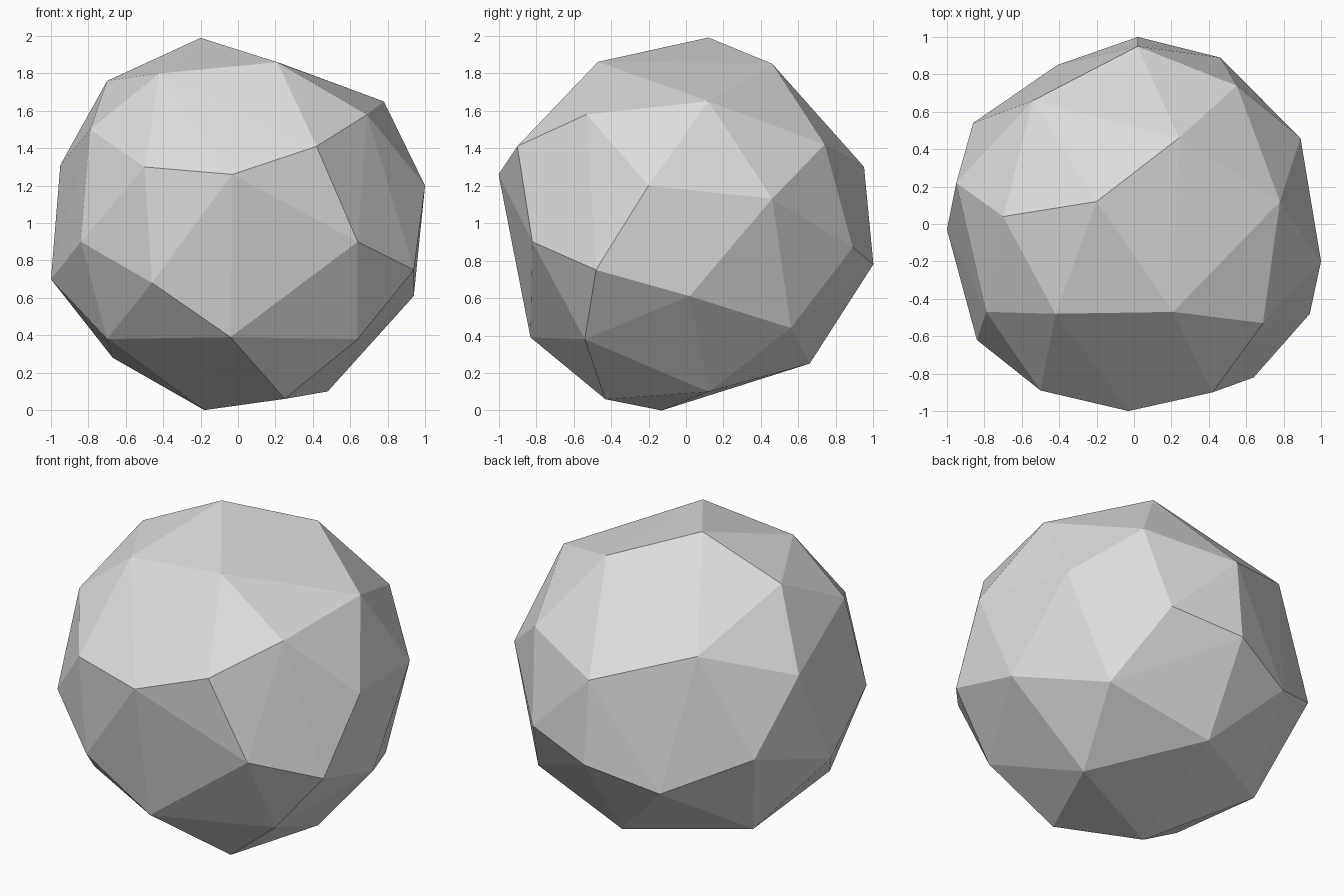
import bpy
import bmesh

# Faceted boulder: corner points from the top down, wrapped in a convex hull
CORNERS = [
    # crown
    (-.20, .12, 1.99), (.21, -.47, 1.86), (.24, .46, 1.85), (-.42, -.48, 1.80), (-.70, .04, 1.76),
    # upper ring
    (.78, .12, 1.65), (.69, -.53, 1.58), (-.79, -.47, 1.50), (-.54, .66, 1.49),
    (.55, .74, 1.42), (.42, -.90, 1.41),
    # waist
    (-.95, .22, 1.31), (.02, .95, 1.30), (-.50, -.89, 1.30), (-.03, -1.0, 1.26),
    (1.0, -.20, 1.20), (.89, .46, 1.13), (.64, -.82, .90), (-.84, -.62, .90),
    (.46, .89, .87), (-.86, .54, .87), (.02, 1.0, .78), (.94, -.48, .75),
    # lower ring
    (-1.0, -.03, .70), (-.46, -.87, .68), (-.41, .85, .65), (.94, .02, .61),
    (.65, .56, .44), (-.04, -.83, .39), (.64, -.54, .38), (-.70, -.45, .38),
    # underside
    (-.67, .28, .28), (-.01, .66, .25), (.48, .12, .10), (.25, -.43, .06), (-.18, -.13, 0),
]

bm = bmesh.new()
for p in CORNERS:
    bm.verts.new(p)
bmesh.ops.convex_hull(bm, input=bm.verts[:])
loose = [v for v in bm.verts if not v.link_faces]
bmesh.ops.delete(bm, geom=loose, context='VERTS')
bmesh.ops.recalc_face_normals(bm, faces=bm.faces[:])
for f in bm.faces:
    f.smooth = False

mesh = bpy.data.meshes.new("boulder")
bm.to_mesh(mesh)
bm.free()

# Single plain grey
grey = bpy.data.materials.new("light_grey_stone")
grey.diffuse_color = (0.72, 0.72, 0.72, 1)
mesh.materials.append(grey)

boulder = bpy.data.objects.new("boulder", mesh)
bpy.context.collection.objects.link(boulder)
